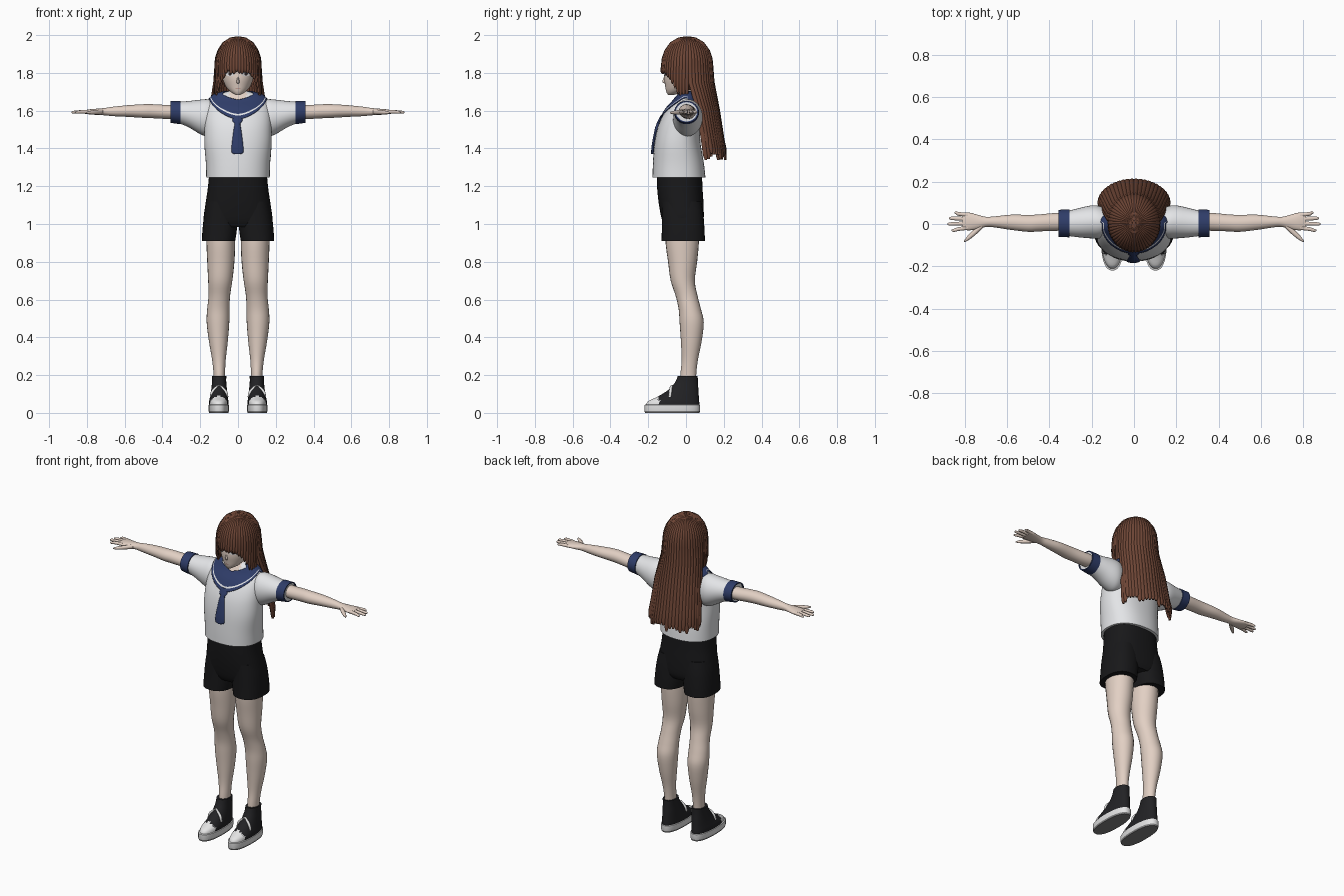
import bpy, bmesh, math, random
from mathutils import Vector

random.seed(4)
cube = bpy.data.objects.get("Cube")
if cube:
    bpy.data.objects.remove(cube)


def material(name, r, g, b):
    m = bpy.data.materials.new(name)
    m.use_nodes = True
    m.diffuse_color = (r, g, b, 1)
    m.node_tree.nodes["Principled BSDF"].inputs["Base Color"].default_value = (r, g, b, 1)
    return m


SKIN = material("skin", .76, .63, .55)
WHITE = material("shirt white", .82, .83, .85)
NAVY = material("navy trim", .028, .046, .14)
BLACK = material("shorts black", .009, .009, .01)
HAIR = material("brown hair", .155, .06, .036)
CANVAS = material("shoe black", .016, .016, .018)
RUBBER = material("shoe white", .78, .78, .78)
OUTSOLE = material("outsole grey", .22, .22, .22)
IRIS = material("dark iris", .03, .02, .02)
LIP = material("lip", .45, .2, .17)


def build(name, verts, faces, mats, rule=None, solid=0, angle=50):
    """Make one object; rule(centre, normal) picks each face's material."""
    bm = bmesh.new()
    vs = [bm.verts.new(v) for v in verts]
    for f in faces:
        bm.faces.new([vs[i] for i in f])
    bmesh.ops.recalc_face_normals(bm, faces=bm.faces)
    if rule:
        for f in bm.faces:
            f.material_index = rule(f.calc_center_median(), f.normal)
    me = bpy.data.meshes.new(name)
    bm.to_mesh(me)
    bm.free()
    ob = bpy.data.objects.new(name, me)
    bpy.context.collection.objects.link(ob)
    for m in mats:
        me.materials.append(m)
    if solid:
        ob.modifiers.new("thickness", "SOLIDIFY").thickness = solid
    bpy.ops.object.select_all(action="DESELECT")
    ob.select_set(True)
    bpy.context.view_layer.objects.active = ob
    bpy.ops.object.shade_smooth_by_angle(angle=math.radians(angle))
    return ob


def smooth(rows, k):
    """Catmull-Rom resampling of table rows."""
    out = []
    for i in range(len(rows) - 1):
        a, b, c, d = (rows[max(0, min(len(rows) - 1, i + j))] for j in (-1, 0, 1, 2))
        for s in range(k):
            t = s / k
            out.append([.5 * (2 * q + (r - p) * t + (2 * p - 5 * q + 4 * r - w) * t * t
                              + (3 * q - p - 3 * r + w) * t ** 3)
                        for p, q, r, w in zip(a, b, c, d)])
    return out + [list(rows[-1])]


def oval(a, n):
    s, c = math.sin(a), -math.cos(a)
    return (math.copysign(abs(s) ** (2 / n), s), math.copysign(abs(c) ** (2 / n), c))


def grid_faces(rings, seg, closed=True):
    return [(i * seg + j, i * seg + (j + 1) % seg, (i + 1) * seg + (j + 1) % seg, (i + 1) * seg + j)
            for i in range(rings - 1) for j in range(seg if closed else seg - 1)]


def loft(name, rows, mats, axis="z", seg=24, n=2, k=4, rule=None, side=1, caps=True):
    """Rows: position on axis, two centre coordinates, two radii."""
    rows = smooth(rows, k)
    verts = []
    for p, u, v, ru, rv in rows:
        for j in range(seg):
            x, y = oval(math.tau * j / seg, n)
            x, y = u + ru * x, v + rv * y
            q = {"z": (x, y, p), "x": (p, x, y)}[axis]
            verts.append((q[0] * side, q[1], q[2]))
    faces = grid_faces(len(rows), seg)
    if caps:
        faces += [tuple(range(seg)), tuple(range(len(verts) - seg, len(verts)))]
    return build(name, verts, faces, mats, rule)


def row_at(table, z):
    for a, b in zip(table, table[1:]):
        if a[0] <= z <= b[0]:
            t = (z - a[0]) / (b[0] - a[0])
            return [p + (q - p) * t for p, q in zip(a, b)]
    return table[-1]


def front_y(table, x, z, n=2):
    _, cx, cy, rx, ry = row_at(table, z)
    return cy - ry * max(0, 1 - abs(x / rx) ** n) ** (1 / n)


# shirt body, with bare skin at the neckline
TORSO = [(1.245, 0, -.037, .168, .14), (1.32, 0, -.04, .17, .135), (1.42, 0, -.045, .178, .123),
         (1.5, 0, -.04, .178, .113), (1.56, 0, -.03, .176, .1), (1.61, 0, -.015, .17, .085),
         (1.65, 0, 0, .155, .064), (1.68, 0, .005, .125, .05), (1.695, 0, .008, .08, .042),
         (1.703, 0, .01, .05, .036)]
N = 2.3
loft("shirt_body", TORSO, [WHITE, SKIN], seg=48, n=N,
     rule=lambda c, q: int(c.z > 1.65 and abs(c.x) < .045 and c.y < .02))
torso = smooth(TORSO, 6)

# sailor collar wrapped over the shoulders, with a white stripe
steps, bands = 120, 24
verts = []
for i in range(bands):
    for j in range(steps):
        a = math.tau * j / steps
        d = math.degrees(min(a, math.tau - a))
        low = 1.55 + .112 * abs(math.sin(a)) ** 1.5 if d < 92 else 1.662 - .14 * min(1, (d - 92) / 28)
        high = 1.652 + .046 * min(1, d / 55)
        z = high + (low - high) * i / (bands - 1)
        _, cx, cy, rx, ry = row_at(torso, z)
        x, y = oval(a, N)
        verts.append((x * (rx + .006), cy + y * (ry + .006), z + .006))
ring = [0] * steps * 17 + [1] * steps * 2 + [0] * steps * 4
collar = build("sailor_collar", verts, grid_faces(bands, steps), [NAVY, WHITE], solid=.003)
for f, m in zip(collar.data.polygons, ring):
    f.material_index = m

# necktie
tie = [(1.37, .016), (1.38, .031), (1.42, .03), (1.5, .02), (1.53, .015), (1.545, .026), (1.575, .024)]
loft("necktie", [(z, -.003, front_y(torso, 0, z, N) - .004, w, .009) for z, w in tie], [NAVY], seg=16)

# head, neck and face
HEAD = [(1.683, 0, -.08, .012, .015), (1.7, 0, -.058, .04, .046), (1.73, 0, -.033, .066, .077),
        (1.78, 0, -.02, .084, .096), (1.85, 0, 0, .092, .106), (1.92, 0, 0, .075, .085),
        (1.95, 0, 0, .04, .05)]
loft("head", HEAD, [SKIN], seg=32)
loft("neck", [(1.6, 0, .012, .046, .042), (1.66, 0, .006, .04, .04), (1.76, 0, 0, .04, .042)], [SKIN])
loft("nose", [(1.742, 0, -.104, .005, .006), (1.752, 0, -.112, .008, .013), (1.775, 0, -.11, .005, .008),
              (1.79, 0, -.108, .003, .003)], [SKIN], seg=10)
head = smooth(HEAD, 4)


def face_plate(name, x, z, w, h, mat, lift):
    pts = []
    for j in range(16):
        px, pz = x + w * math.cos(math.tau * j / 16), z + h * math.sin(math.tau * j / 16)
        pts.append((px, front_y(head, px, pz) - lift, pz))
    build(name, pts, [tuple(range(16))], [mat])


face_plate("mouth", 0, 1.716, .013, .002, LIP, .002)

# hair cap under the strands
bm = bmesh.new()
bmesh.ops.create_uvsphere(bm, u_segments=32, v_segments=20, radius=1)
for v in bm.verts:
    v.co = (v.co.x * .114, v.co.y * .126 + .005, v.co.z * .144 + 1.845)
bmesh.ops.delete(bm, geom=[f for f in bm.faces if f.calc_center_median().z < 1.84
                           and f.calc_center_median().y < .005], context="FACES")
me = bpy.data.meshes.new("hair_cap")
bm.to_mesh(me)
bm.free()
me.materials.append(HAIR)
me.shade_smooth()
bpy.context.collection.objects.link(bpy.data.objects.new("hair_cap", me))

# hair strands: fringe, side locks and long back, by direction around the head
COUNT = 50
hv, hf = [], []
for s in range(COUNT):
    a = math.tau * (s + .5) / COUNT
    d = math.degrees(min(a, math.tau - a))
    sx, cy = math.sin(a), -math.cos(a)
    path = []
    for phi in (86, 70, 50, 30, 14, 0):
        r, h = math.cos(math.radians(phi)), math.sin(math.radians(phi))
        path.append((Vector((.117 * sx * r, .13 * cy * r + .006, 1.84 + .152 * h)), r * .0115 + .001))
    if d < 93:
        end = 1.805 - .14 * max(0, min(1, (d - 32) / 45)) + random.uniform(-.012, .008)
        for t, w in ((.5, .011), (.85, .008), (1, .002)):
            path.append((Vector((.118 * sx, .13 * cy + .004, 1.84 + (end - 1.84) * t)), w))
    else:
        b = math.radians(90 + (d - 93) * 90 / 87)
        bx, by = math.copysign(math.sin(b), sx), -math.cos(b)
        end = random.uniform(1.335, 1.375)
        for z, rx, y0, ry, w in ((1.75, .123, .015, .128, .012), (1.6, .146, .06, .112, .014),
                                 (1.45, .16, .085, .11, .015), (end + .025, .166, .095, .112, .014),
                                 (end, .167, .097, .112, .006)):
            path.append((Vector((rx * bx, y0 + ry * by, z)), w))
    base, seg = len(hv), 8
    for i, (p, w) in enumerate(path):
        along = (path[min(i + 1, len(path) - 1)][0] - path[max(i - 1, 0)][0]).normalized()
        tang = Vector((-cy, sx, 0)).normalized()
        out = along.cross(tang).normalized()
        for j in range(seg):
            t = math.tau * j / seg
            hv.append(p + tang * w * math.cos(t) + out * min(w, .0085) * math.sin(t))
    hf += [tuple(base + q for q in f) for f in grid_faces(len(path), seg)]
    hf += [tuple(range(base, base + seg)), tuple(range(len(hv) - seg, len(hv)))]
build("hair_strands", hv, hf, [HAIR])

# shorts waist
loft("shorts_waist", [(.985, 0, -.015, .15, .095), (1.02, 0, -.017, .181, .11), (1.1, 0, -.025, .173, .118),
                      (1.18, 0, -.032, .161, .12), (1.25, 0, -.035, .154, .12)], [BLACK], seg=40, n=2.4)

for side, tag in ((1, "left_"), (-1, "right_")):
    # eyes
    x = .042 * side
    face_plate(tag + "eye", x, 1.793, .021, .011, WHITE, .002)
    face_plate(tag + "iris", x, 1.794, .008, .009, IRIS, .004)
    face_plate(tag + "lash", x, 1.804, .023, .003, IRIS, .005)

    # sleeve and cuff
    loft(tag + "sleeve", [(.1, .005, 1.562, .055, .085), (.16, .008, 1.562, .076, .098),
                          (.2, .01, 1.567, .078, .091), (.26, .006, 1.581, .069, .07),
                          (.31, .003, 1.59, .06, .058), (.352, .003, 1.593, .058, .055)],
         [WHITE], "x", 32, side=side)
    loft(tag + "cuff", [(.303, .003, 1.59, .055, .053), (.305, .003, 1.59, .066, .062),
                        (.358, .003, 1.594, .064, .058), (.358, .003, 1.594, .056, .051)],
         [NAVY], "x", 32, k=1, side=side, caps=False)

    # arm and hand
    loft(tag + "arm", [(.3, .01, 1.595, .042, .037), (.37, .01, 1.593, .042, .037),
                       (.45, .005, 1.597, .04, .037), (.5, .003, 1.598, .04, .036),
                       (.58, .008, 1.598, .036, .031), (.66, .01, 1.596, .026, .025),
                       (.7, .01, 1.595, .024, .02), (.74, .01, 1.594, .034, .017),
                       (.78, .012, 1.594, .042, .014), (.81, .013, 1.593, .039, .01)], [SKIN], "x", side=side)
    for finger, y0, y1, tip in (("index", -.018, -.03, .862), ("middle", .003, 0, .882),
                                ("ring", .024, .027, .875), ("little", .043, .053, .85)):
        loft(tag + finger + "_finger", [(.785, y0, 1.594, .01, .01), (.83, (y0 + y1) / 2, 1.594, .0095, .009),
                                        (tip - .01, y1, 1.592, .008, .007), (tip, y1, 1.591, .003, .003)],
             [SKIN], "x", 10, side=side)
    loft(tag + "thumb", [(.715, -.004, 1.594, .014, .013), (.75, -.036, 1.592, .016, .012),
                         (.785, -.066, 1.59, .012, .009), (.803, -.082, 1.589, .004, .004)],
         [SKIN], "x", 12, side=side)

    # shorts leg and bare leg
    loft(tag + "shorts_leg", [(.91, .103, -.015, .088, .115), (.97, .097, -.015, .091, .113),
                              (1.05, .09, -.018, .089, .11), (1.12, .083, -.024, .082, .105)],
         [BLACK], n=2.4, seg=32, side=side)
    loft(tag + "leg", [(1, .092, -.02, .076, .09), (.9, .091, -.02, .076, .088), (.8, .091, -.018, .072, .077),
                       (.7, .094, -.017, .064, .064), (.62, .099, .003, .057, .058),
                       (.55, .104, .02, .059, .059), (.48, .106, .03, .06, .064),
                       (.38, .104, .028, .05, .055), (.28, .101, .02, .036, .043),
                       (.2, .099, .012, .03, .042), (.14, .099, .012, .03, .042)], [SKIN], side=side)

    # shoe: sole, upper with toe cap, laces
    loft(tag + "shoe_sole", [(0, .102, -.073, .051, .144), (.01, .102, -.073, .054, .147),
                             (.042, .102, -.073, .054, .147), (.044, .102, -.073, .05, .143)],
         [RUBBER, OUTSOLE], seg=36, n=2.4, k=1, side=side, rule=lambda c, q: int(c.z < .009))
    UPPER = [(.03, .102, -.072, .051, .143), (.06, .102, -.066, .051, .136), (.085, .101, -.042, .047, .11),
             (.12, .1, -.015, .042, .081), (.16, .1, .002, .038, .061), (.195, .1, .009, .038, .053)]
    loft(tag + "shoe_upper", UPPER, [CANVAS, RUBBER], seg=36, n=2.2, side=side,
         rule=lambda c, q: int(c.y < -.142))
    upper = smooth(UPPER, 4)
    for i in range(5):
        z = .088 + .018 * i
        y = front_y(upper, 0.1, z) - .003
        pts = [(.1 + dx, y + abs(dx) * .35, z, .005, .005) for dx in (-.026, 0, .026)]
        loft(f"{tag}lace_{i + 1}", pts, [RUBBER], "x", 8, side=side)
    for dx in (-1, 1):
        loft(f"{tag}bow_{'outer' if dx > 0 else 'inner'}",
             [(.085, .1 + dx * .045, -.085, .004, .007), (.115, .1 + dx * .034, -.082, .009, .008),
              (.14, .1 + dx * .012, -.078, .007, .007), (.148, .1, -.072, .004, .005)],
             [RUBBER], seg=10, side=side)
